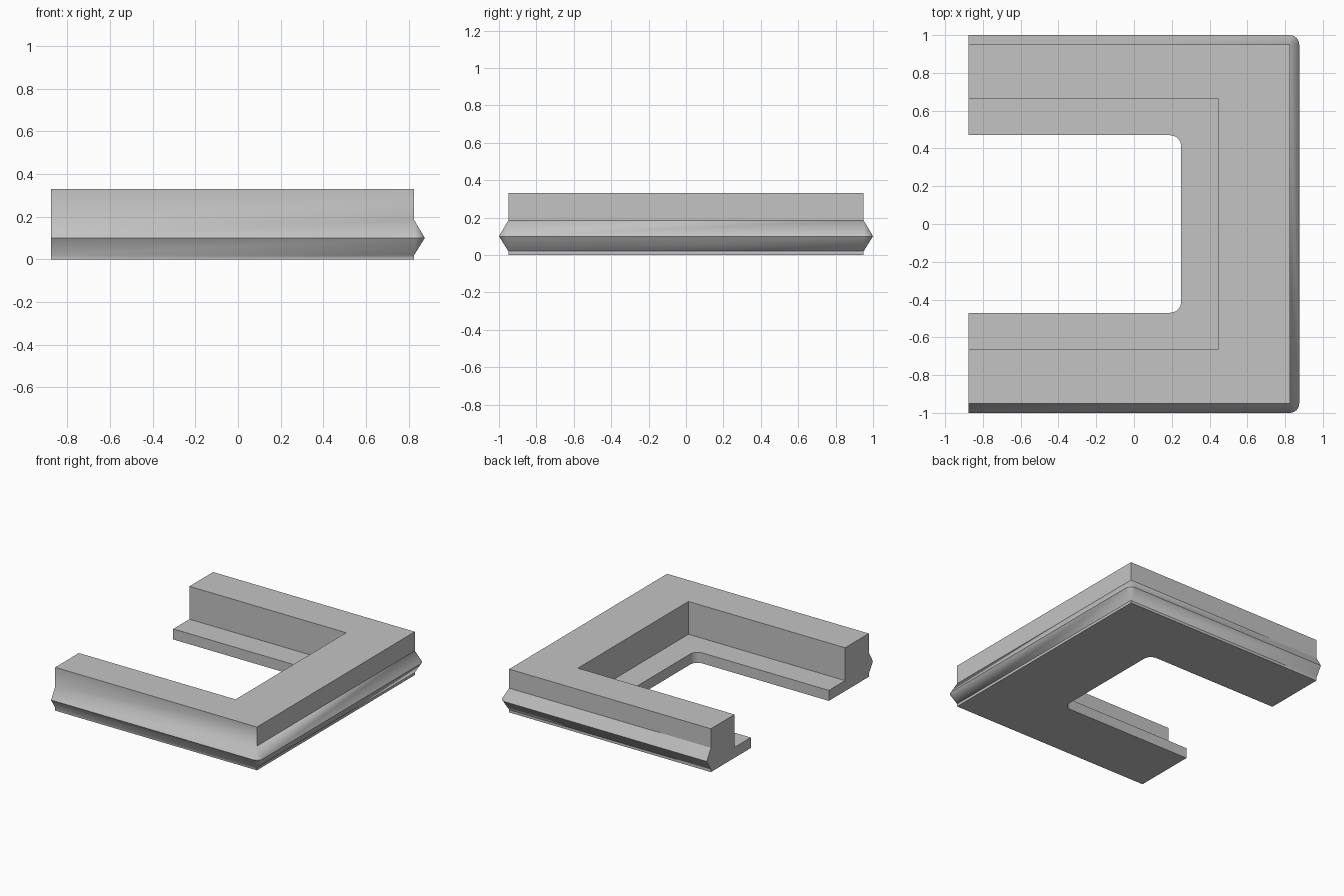
import bpy, bmesh, math

cube = bpy.data.objects.get("Cube")
if cube:
    bpy.data.objects.remove(cube)

BACK = -0.875          # open end of the U
STEPS = 8              # segments in each rounded corner

# Cross-section stations: corner centre x, corner centre y, corner radius, z
EX, EY = 0.825, 0.95   # outer wall
IX, IY = 0.445, 0.665  # inner wall
LX, LY, LR = 0.19, 0.41, 0.06  # ledge lip with rounded corners
LEDGE, TOP = 0.08, 0.33
STATIONS = [
    (EX, EY, 0, 0),
    (EX, EY, 0, 0.02),
    (EX, EY, 0.05, 0.10),      # crest of the outer ridge
    (EX, EY, 0, 0.185),
    (EX, EY, 0, TOP),
    (IX, IY, 0, TOP),
    (IX, IY, 0, LEDGE),
    (LX, LY, LR, LEDGE),
    (LX, LY, LR, 0),
]


def u_path(cx, cy, r, z):
    """U-shaped path: front arm, two corners, back arm."""
    arc = [(cx + r * math.sin(a), cy + r * math.cos(a))
           for a in (math.pi / 2 * i / STEPS for i in range(STEPS + 1))]
    front = [(BACK, -cy - r)] + [(x, -y) for x, y in arc]
    back = [(x, y) for x, y in reversed(arc)] + [(BACK, cy + r)]
    return [(x, y, z) for x, y in front + back]


# Frame: cross-section carried around the U
bm = bmesh.new()
loops = [[bm.verts.new(p) for p in u_path(*s)] for s in STATIONS]
for k, a in enumerate(loops):
    b = loops[(k + 1) % len(loops)]
    for i in range(len(a) - 1):
        bm.faces.new((a[i], a[i + 1], b[i + 1], b[i]))

# Flat ends of the arms
bm.faces.new([l[0] for l in loops])
bm.faces.new([l[-1] for l in reversed(loops)])
bmesh.ops.remove_doubles(bm, verts=bm.verts, dist=0.0005)
bmesh.ops.recalc_face_normals(bm, faces=bm.faces)

mesh = bpy.data.meshes.new("u_frame")
bm.to_mesh(mesh)
bm.free()
frame = bpy.data.objects.new("u_frame", mesh)
bpy.context.collection.objects.link(frame)

# Plain grey
grey = bpy.data.materials.new("plain_grey")
grey.use_nodes = True
colour = (0.55, 0.55, 0.55, 1)
grey.diffuse_color = colour
grey.node_tree.nodes["Principled BSDF"].inputs["Base Color"].default_value = colour
mesh.materials.append(grey)

# Smooth rounded corners, sharp edges elsewhere
bpy.ops.object.select_all(action="DESELECT")
frame.select_set(True)
bpy.context.view_layer.objects.active = frame
bpy.ops.object.shade_smooth_by_angle(angle=math.radians(25))

# The front wall blends softly into its ridge
for e in mesh.edges:
    ends = [mesh.vertices[v].co for v in e.vertices]
    if all(abs(c.y + EY) < 0.001 and 0.01 < c.z < 0.2 for c in ends) \
            and abs(ends[0].x - ends[1].x) > 1:
        e.use_edge_sharp = False
